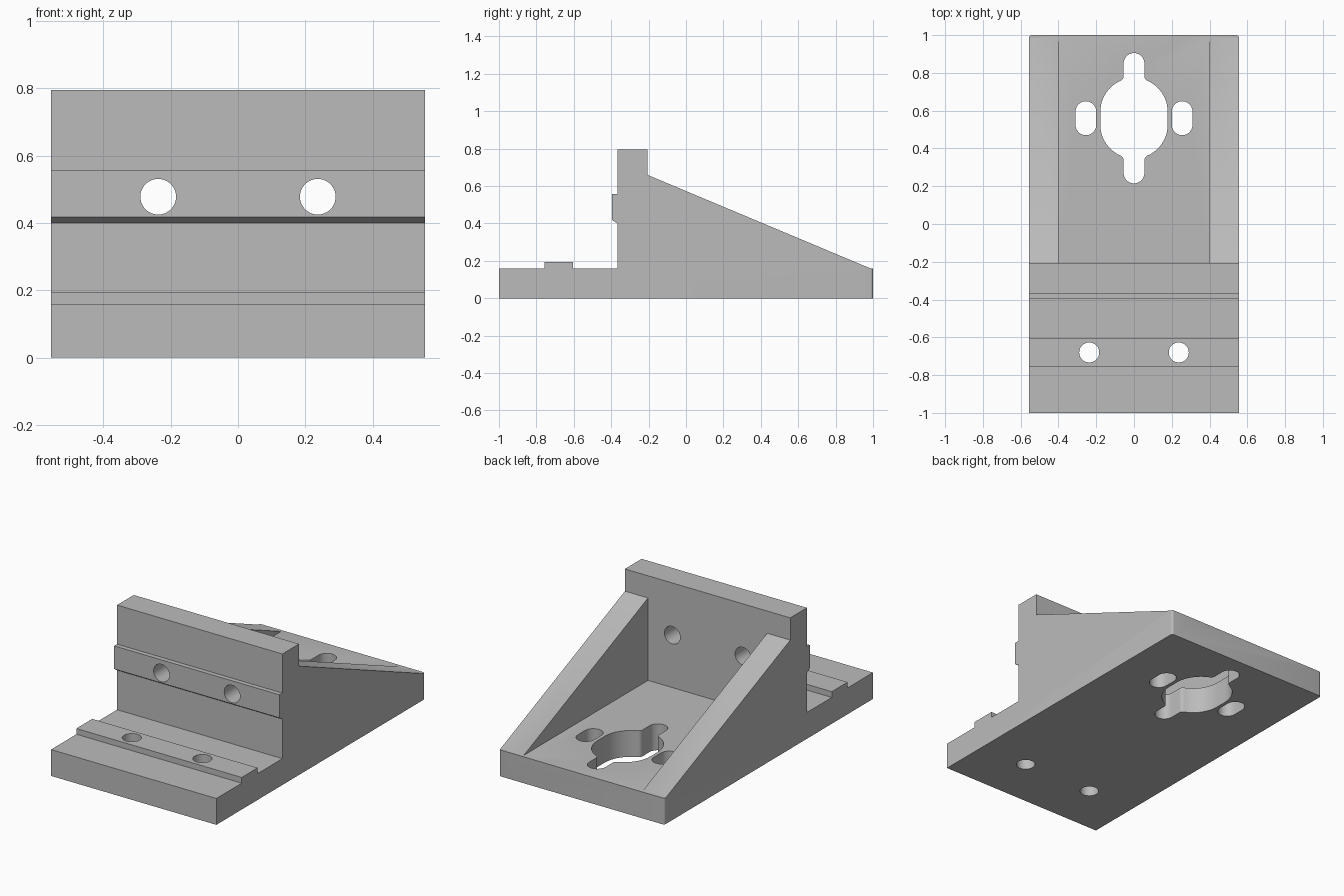
import bpy
import bmesh
from math import sin, cos, atan2, pi, sqrt, radians
from mathutils import Vector

cube = bpy.data.objects.get("Cube")
if cube:
    bpy.data.objects.remove(cube, do_unlink=True)

HALF_W = 0.555
FLOOR = 0.16
HOLE_Y = 0.56

grey = bpy.data.materials.new("plain grey")
grey.use_nodes = True
grey.diffuse_color = (0.5, 0.5, 0.5, 1)
grey.node_tree.nodes["Principled BSDF"].inputs["Base Color"].default_value = (0.5, 0.5, 0.5, 1)


def prism(name, points, depth):
    """Extrude a closed loop of 3D points along the depth vector."""
    bm = bmesh.new()
    face = bm.faces.new([bm.verts.new(p) for p in points])
    new = bmesh.ops.extrude_face_region(bm, geom=[face])["geom"]
    bmesh.ops.translate(bm, vec=depth, verts=[v for v in new if isinstance(v, bmesh.types.BMVert)])
    bmesh.ops.recalc_face_normals(bm, faces=bm.faces)
    mesh = bpy.data.meshes.new(name)
    bm.to_mesh(mesh)
    bm.free()
    mesh.materials.append(grey)
    obj = bpy.data.objects.new(name, mesh)
    bpy.context.collection.objects.link(obj)
    return obj


def arc(cx, cy, r, start, end, steps=12):
    angles = [start + (end - start) * i / steps for i in range(steps + 1)]
    return [(cx + r * cos(a), cy + r * sin(a)) for a in angles]


def vertical_cutter(name, outline, x, y):
    return prism(name, [(x + px, y + py, -0.1) for px, py in outline], Vector((0, 0, 0.4)))


# Bracket body: side profile with raised locating pads, swept across the width
side = [(-1, 0), (1, 0), (1, FLOOR), (0.985, FLOOR), (-0.207, 0.66), (-0.207, 0.795),
        (-0.367, 0.795), (-0.367, 0.558), (-0.395, 0.558), (-0.395, 0.418), (-0.367, 0.4),
        (-0.367, FLOOR), (-0.605, FLOOR), (-0.605, 0.195), (-0.757, 0.195), (-0.757, FLOOR),
        (-1, FLOOR)]
body = prism("angle_bracket", [(-HALF_W, y, z) for y, z in side], Vector((2 * HALF_W, 0, 0)))

# Rounded rear corners
bm = bmesh.new()
bm.from_mesh(body.data)
corners = [e for e in bm.edges if all(v.co.y > 0.999 for v in e.verts)
           and abs(e.verts[0].co.x - e.verts[1].co.x) < 0.001]
bmesh.ops.bevel(bm, geom=corners, offset=0.014, segments=5, profile=0.5, affect='EDGES')
bm.to_mesh(body.data)
bm.free()

cutters = []

# Pocket between the two triangular side ribs
pocket = [(-0.4, -0.207, FLOOR), (0.4, -0.207, FLOOR), (0.4, 1.2, FLOOR), (-0.4, 1.2, FLOOR)]
cutters.append(prism("pocket_cutter", pocket, Vector((0, 0, 0.8))))

# Bolt holes through the wall and the front of the base
circle = arc(0, 0, 0.053, 0, 2 * pi, 40)[:-1]
for x in (-0.237, 0.237):
    cutters.append(vertical_cutter("base_hole_cutter", circle, x, -0.68))
    ring = [(x + px, -0.6, 0.478 + pz) for px, pz in circle]
    cutters.append(prism("wall_hole_cutter", ring, Vector((0, 0.6, 0))))

# Short slots on both sides of the large opening
slot = arc(0, 0.035, 0.055, 0, pi) + arc(0, -0.035, 0.055, pi, 2 * pi)
for x in (-0.255, 0.255):
    cutters.append(vertical_cutter("side_slot_cutter", slot, x, HOLE_Y))

# Large opening: long slot blended into a wide rounded hole, mirrored from one quarter
R, r, f, shift = 0.178, 0.055, 0.025, 0.035
fx = r + f
fy = shift + sqrt((R + f) ** 2 - fx ** 2)
blend = atan2(fy - shift, fx)
quarter = (arc(0, shift, R, 0, blend)
           + arc(fx, fy, f, blend + pi, pi, 6)[1:]
           + arc(0, 0.29, r, 0, pi / 2))
upper = quarter + [(-x, y) for x, y in reversed(quarter[:-1])]
opening = upper + [(-x, -y) for x, y in upper]
cutters.append(vertical_cutter("main_opening_cutter", opening, 0, HOLE_Y))

# Apply all cuts
bpy.context.view_layer.objects.active = body
for cutter in cutters:
    cutter.hide_render = True
    cut = body.modifiers.new("cut", 'BOOLEAN')
    cut.operation = 'DIFFERENCE'
    cut.solver = 'EXACT'
    cut.object = cutter
    bpy.ops.object.modifier_apply(modifier=cut.name)
    bpy.data.objects.remove(cutter, do_unlink=True)

bpy.ops.object.select_all(action='DESELECT')
body.select_set(True)
bpy.ops.object.shade_smooth_by_angle(angle=radians(30))
